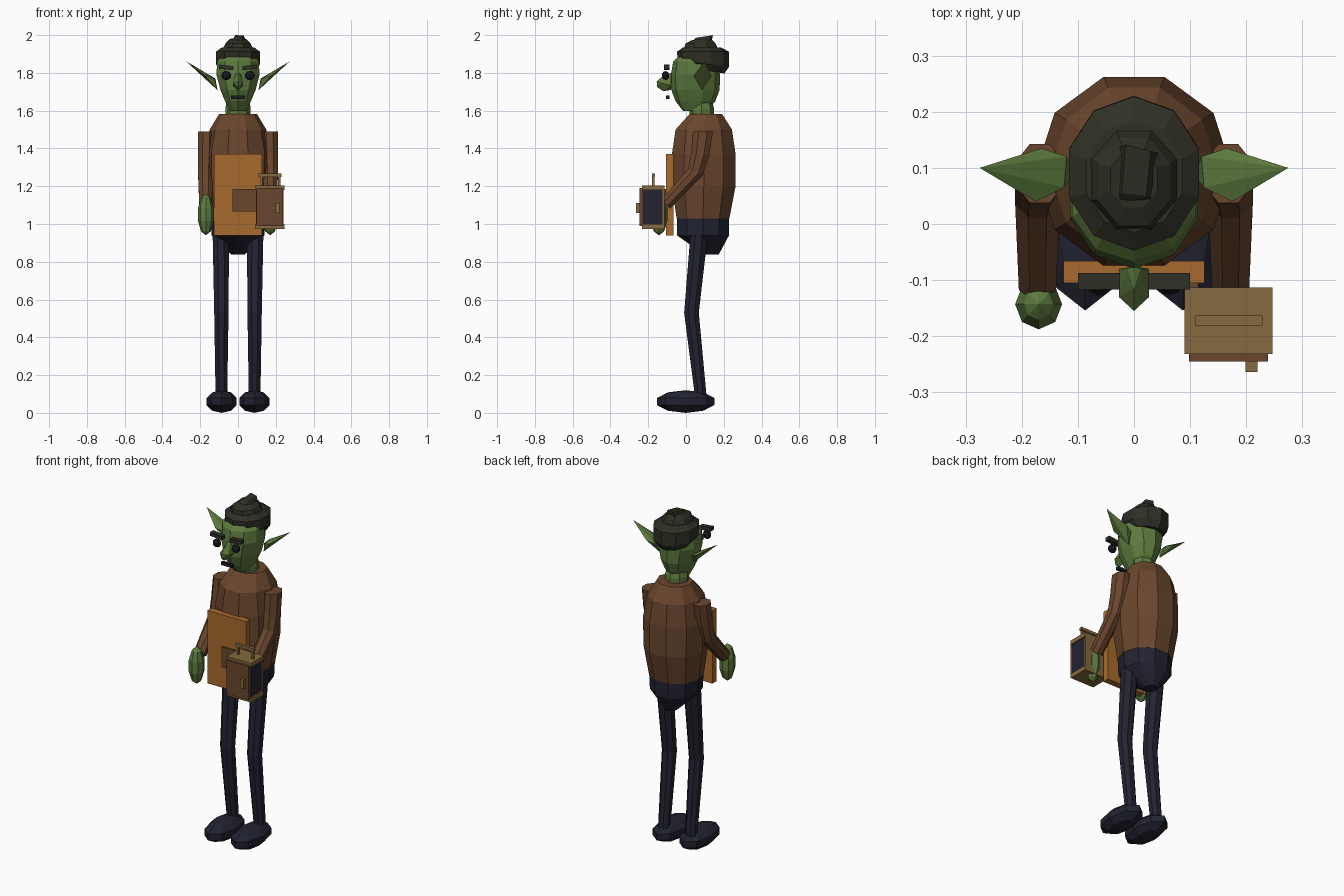
import bpy, bmesh, math
from mathutils import Vector


def material(name, r, g, b):
    """Flat colour from 0-255 display values."""
    lin = [((c / 255 + 0.055) / 1.055) ** 2.4 for c in (r, g, b)]
    m = bpy.data.materials.new(name)
    m.diffuse_color = (*lin, 1)
    return m


SKIN = material("green skin", 94, 123, 62)
COAT = material("brown cloth", 106, 70, 45)
PANTS = material("dark navy", 34, 35, 49)
HAT = material("dark olive", 46, 47, 36)
APRON = material("orange leather", 168, 107, 45)
BRASS = material("tan brass", 134, 106, 62)
BLACK = material("near black", 25, 26, 33)


def finish(name, bm, mat):
    bmesh.ops.recalc_face_normals(bm, faces=bm.faces)
    me = bpy.data.meshes.new(name)
    bm.to_mesh(me)
    bm.free()
    me.materials.append(mat)
    ob = bpy.data.objects.new(name, me)
    bpy.context.collection.objects.link(ob)
    return ob


def loft(name, mat, rings, sides=10, turn=0.0):
    """Rings are (x, y, z, x radius, y radius, tilt in degrees about x)."""
    bm = bmesh.new()
    loops = []
    for x, y, z, rx, ry, tilt in rings:
        t = math.radians(tilt)
        loop = []
        for i in range(sides):
            a = math.tau * (i + turn) / sides
            d = ry * math.sin(a)
            loop.append(bm.verts.new((x + rx * math.cos(a), y + d * math.cos(t), z + d * math.sin(t))))
        loops.append(loop)
    for lo, hi in zip(loops, loops[1:]):
        for i in range(sides):
            j = (i + 1) % sides
            bm.faces.new((lo[i], lo[j], hi[j], hi[i]))
    bm.faces.new(loops[0])
    bm.faces.new(loops[-1])
    return finish(name, bm, mat)


def ball(name, mat, centre, half, segs=8, rings=5):
    bm = bmesh.new()
    bmesh.ops.create_uvsphere(bm, u_segments=segs, v_segments=rings, radius=1)
    for v in bm.verts:
        v.co = Vector(c + h * k for c, h, k in zip(centre, half, v.co))
    return finish(name, bm, mat)


def box(name, mat, x, y, z, slope=0.0):
    """Box from (low, high) ranges; slope raises z with x."""
    bm = bmesh.new()
    bmesh.ops.create_cube(bm, size=1)
    for v in bm.verts:
        dx = v.co.x * (x[1] - x[0])
        v.co = Vector(r[0] + (k + 0.5) * (r[1] - r[0]) for r, k in zip((x, y, z), v.co))
        v.co.z += slope * dx
    return finish(name, bm, mat)


def hull(name, mat, points):
    bm = bmesh.new()
    for p in points:
        bm.verts.new(p)
    bmesh.ops.convex_hull(bm, input=bm.verts)
    return finish(name, bm, mat)


# Body
loft("torso", COAT, [
    (0, 0.09, 1.03, 0.148, 0.147, 0), (0, 0.094, 1.20, 0.172, 0.177, 0),
    (0, 0.094, 1.37, 0.175, 0.177, 0), (0, 0.094, 1.50, 0.15, 0.157, 0),
    (0, 0.105, 1.583, 0.1, 0.09, 0)])
loft("hips", PANTS, [
    (0, 0.135, 0.838, 0.035, 0.04, 0), (0, 0.09, 0.94, 0.14, 0.145, 0),
    (0, 0.09, 1.04, 0.146, 0.146, 0)])
loft("neck", SKIN, [
    (0, 0.083, 1.57, 0.065, 0.065, 0), (0, 0.083, 1.61, 0.067, 0.066, 0),
    (0, 0.075, 1.67, 0.058, 0.058, 0)], 8)

# Head
loft("head", SKIN, [
    (0, 0.045, 1.598, 0.045, 0.06, 0), (0, 0.05, 1.65, 0.072, 0.105, 0),
    (0, 0.05, 1.71, 0.098, 0.128, 0), (0, 0.05, 1.79, 0.12, 0.13, 0),
    (0, 0.05, 1.86, 0.116, 0.118, 0), (0, 0.06, 1.92, 0.07, 0.07, 0)], 10, 0.5)
hull("nose", SKIN, [
    (0, -0.075, 1.80), (0, -0.115, 1.79), (0.012, -0.08, 1.795), (-0.012, -0.08, 1.795),
    (0.027, -0.13, 1.745), (-0.027, -0.13, 1.745), (0.027, -0.08, 1.735), (-0.027, -0.08, 1.735),
    (0, -0.155, 1.755), (0, -0.153, 1.725), (0, -0.12, 1.703), (0, -0.08, 1.71)])
box("mouth", BLACK, (-0.036, 0.036), (-0.107, -0.088), (1.663, 1.681))

# Cap
loft("cap_brim", HAT, [
    (0, 0.10, 1.815, 0.095, 0.105, -10), (0, 0.092, 1.85, 0.122, 0.1375, -7),
    (0, 0.09, 1.912, 0.122, 0.1375, 0), (0, 0.085, 1.935, 0.09, 0.10, 0)], 10, 0.5)
loft("cap_crown", HAT, [
    (0, 0.08, 1.925, 0.088, 0.098, 0), (0, 0.075, 1.958, 0.07, 0.085, 2),
    (0, 0.08, 1.978, 0.045, 0.055, 6)], 8, 0.5)
hull("cap_tip", HAT, [
    (-0.03, 0.035, 1.965), (0.035, 0.04, 1.965), (-0.03, 0.135, 1.96), (0.045, 0.125, 1.96),
    (-0.022, 0.055, 1.985), (0.022, 0.05, 1.985), (-0.015, 0.142, 2.0), (0.03, 0.13, 1.998)])

# Mirrored parts
for s, side in ((-1, "right"), (1, "left")):
    hull(side + "_ear", SKIN, [
        (s * 0.275, 0.10, 1.862), (s * 0.175, 0.04, 1.785), (s * 0.165, 0.135, 1.785),
        (s * 0.108, 0.085, 1.708), (s * 0.125, 0.065, 1.77), (s * 0.12, 0.12, 1.77)])
    ball(side + "_eye", BLACK, (s * 0.062, -0.108, 1.786), (0.026, 0.02, 0.024))
    bx = sorted((s * 0.025, s * 0.10))
    box(side + "_brow", HAT, bx, (-0.117, -0.087), (1.818, 1.84), s * 0.1)
    loft(side + "_sleeve", COAT, [
        (s * 0.168, 0.09, 1.49, 0.046, 0.057, 0), (s * 0.17, 0.075, 1.37, 0.046, 0.053, -5),
        (s * 0.172, 0.05, 1.275, 0.043, 0.045, -22),
        (s * 0.172, -0.108, 1.105, 0.036, 0.036, -45)], 8, 0.5)
    ball(side + "_hand", SKIN, (s * 0.17, -0.143, 1.05), (0.044, 0.047, 0.11))
    loft(side + "_leg", PANTS, [
        (s * 0.088, 0.08, 0.07, 0.033, 0.033, 0), (s * 0.088, 0.029, 0.53, 0.041, 0.042, 0),
        (s * 0.091, 0.07, 0.95, 0.047, 0.05, 0)], 8, 0.5)
    ball(side + "_foot", PANTS, (s * 0.087, -0.002, 0.06), (0.084, 0.16, 0.06))

# Apron board with pocket
box("apron", APRON, (-0.126, 0.126), (-0.105, -0.066), (0.94, 1.37))
box("apron_pocket", COAT, (-0.03, 0.115), (-0.113, -0.104), (1.065, 1.185))

# Lantern case
box("lantern_glass", PANTS, (0.098, 0.239), (-0.23, -0.124), (0.99, 1.19))
box("lantern_back", BRASS, (0.095, 0.242), (-0.125, -0.113), (0.99, 1.19))
box("lantern_door", COAT, (0.098, 0.239), (-0.245, -0.229), (0.99, 1.19))
for part, z in (("base", (0.974, 1.0)), ("lid", (1.18, 1.205))):
    box("lantern_" + part, BRASS, (0.09, 0.247), (-0.232, -0.113), z)
box("lantern_latch", BRASS, (0.199, 0.22), (-0.264, -0.245), (1.057, 1.112))
for n, x in enumerate((0.118, 0.212)):
    box(f"handle_post_{n}", BRASS, (x, x + 0.012), (-0.18, -0.166), (1.2, 1.26))
box("handle_grip", BRASS, (0.109, 0.229), (-0.181, -0.163), (1.25, 1.267))
